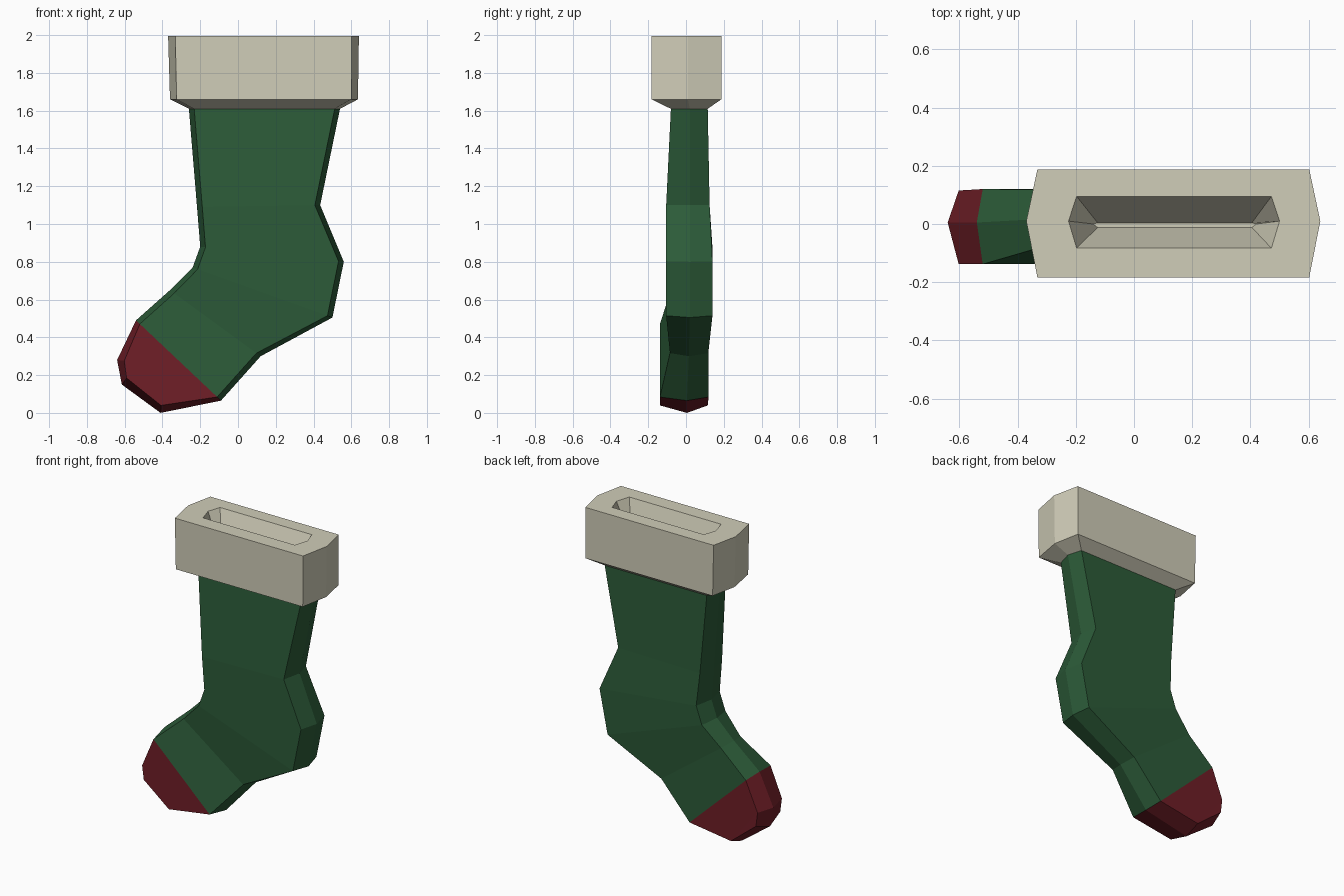
import bpy, bmesh
from mathutils import Vector

if "Cube" in bpy.data.objects:
    bpy.data.objects.remove(bpy.data.objects["Cube"])


def material(name, rgb):
    m = bpy.data.materials.new(name)
    m.diffuse_color = (*rgb, 1)
    m.use_nodes = True
    m.node_tree.nodes["Principled BSDF"].inputs["Base Color"].default_value = m.diffuse_color
    return m


def loft(name, rings, mat, cap_last=False):
    """Skin a list of equal-length vertex rings with flat quads."""
    bm = bmesh.new()
    loops = [[bm.verts.new(p) for p in ring] for ring in rings]
    for a, b in zip(loops, loops[1:]):
        for i in range(len(a)):
            j = (i + 1) % len(a)
            bm.faces.new((a[i], a[j], b[j], b[i]))
    if cap_last:
        bm.faces.new(loops[-1])
    bmesh.ops.remove_doubles(bm, verts=bm.verts, dist=0.0005)
    bmesh.ops.recalc_face_normals(bm, faces=bm.faces)
    me = bpy.data.meshes.new(name)
    bm.to_mesh(me)
    bm.free()
    me.materials.append(mat)
    ob = bpy.data.objects.new(name, me)
    bpy.context.collection.objects.link(ob)
    return ob


def sock_ring(left, right, y0, ym, y1, shift=(0, 0), inset=0.028):
    """Flattened hexagon spanning two outline points; side corners are inset."""
    l, r = Vector(left), Vector(right)
    d = (r - l).normalized() * inset
    s = Vector(shift)
    pts = [(l, ym), (l + d + s, y0), (r - d + s, y0),
           (r, ym), (r - d + s, y1), (l + d + s, y1)]
    return [(p.x, y, p.y) for p, y in pts]


def hexagon(x0, x1, y0, ym, y1, z, cut):
    return [(x0, ym, z), (x0 + cut, y0, z), (x1 - cut, y0, z),
            (x1, ym, z), (x1 - cut, y1, z), (x0 + cut, y1, z)]


green = material("green_knit", (0.025, 0.105, 0.04))
red = material("red_knit", (0.16, 0.013, 0.02))
cream = material("cream_fleece", (0.63, 0.61, 0.48))

# Leg, heel and instep
top = sock_ring((-0.26, 1.61), (0.54, 1.61), -0.08, 0.02, 0.115)
seam = sock_ring((-0.54, 0.49), (-0.09, 0.065), -0.138, 0.005, 0.12)
loft("stocking_leg", [
    top,
    sock_ring((-0.217, 1.09), (0.435, 1.10), -0.105, 0.02, 0.125),
    sock_ring((-0.20, 0.88), (0.56, 0.80), -0.105, 0.02, 0.14),
    sock_ring((-0.24, 0.77), (0.50, 0.505), -0.105, 0.02, 0.14),
    sock_ring((-0.36, 0.65), (0.12, 0.30), -0.085, 0.015, 0.118),
    seam], green)

# Toe cap, closing to a short edge at the tip
loft("toe_cap", [
    seam,
    sock_ring((-0.64, 0.28), (-0.41, 0.0), -0.138, 0.005, 0.115, (0.02, 0.018)),
    sock_ring((-0.615, 0.15), (-0.615, 0.15), -0.138, 0.005, 0.115, (0.025, 0.035)),
], red)

# Cuff with a tapering pocket in the top
loft("cuff", [
    top,
    hexagon(-0.36, 0.635, -0.183, 0.01, 0.187, 1.66, 0.035),
    hexagon(-0.37, 0.64, -0.183, 0.01, 0.187, 1.995, 0.038),
    hexagon(-0.225, 0.50, -0.083, 0.01, 0.095, 1.995, 0.028),
    hexagon(-0.14, 0.42, -0.012, 0.0, 0.004, 1.78, 0.015),
], cream, cap_last=True)
